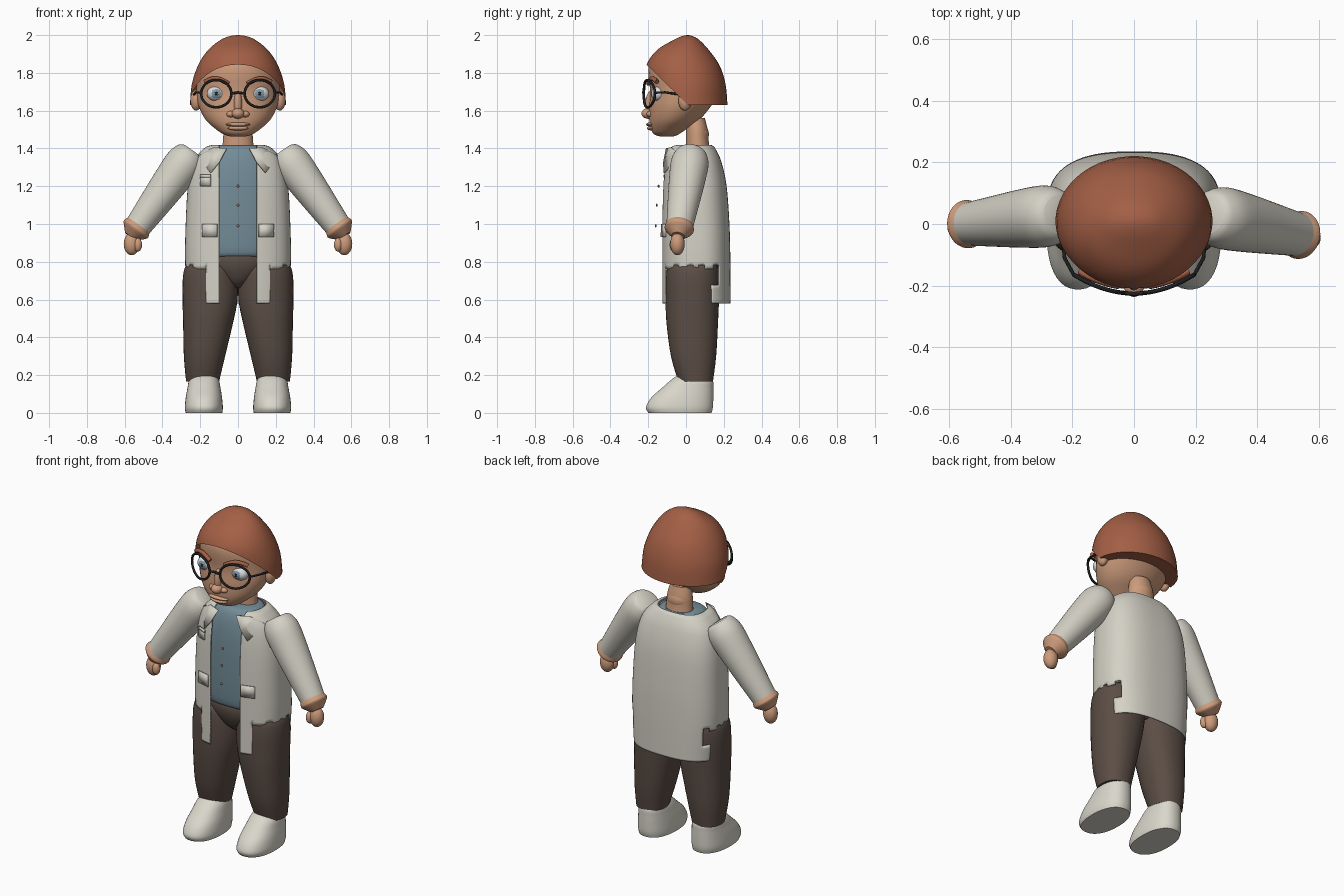
import bpy, bmesh, math
from mathutils import Matrix, Vector
from mathutils.bvhtree import BVHTree

cube = bpy.data.objects.get("Cube")
if cube:
    bpy.data.objects.remove(cube, do_unlink=True)


def material(name, r, g, b):
    m = bpy.data.materials.new(name)
    m.use_nodes = True
    m.diffuse_color = (r, g, b, 1)
    m.node_tree.nodes["Principled BSDF"].inputs["Base Color"].default_value = (r, g, b, 1)
    return m


SKIN = material("skin", .61, .33, .2)
HAIR = material("auburn hair", .37, .115, .06)
COAT = material("off white cloth", .66, .64, .56)
SHOE = material("pale shoe", .7, .68, .6)
SHIRT = material("blue grey shirt", .17, .26, .31)
TROUSER = material("dark brown cloth", .105, .075, .06)
BLACK = material("black frame", .015, .014, .014)
WHITE = material("eye white", .7, .72, .74)
IRIS = material("blue grey iris", .22, .32, .4)


def link(name, data, *mats):
    ob = bpy.data.objects.new(name, data)
    bpy.context.collection.objects.link(ob)
    for m in mats:
        data.materials.append(m)
    return ob


def mesh_object(name, bm, *mats):
    bmesh.ops.recalc_face_normals(bm, faces=bm.faces)
    me = bpy.data.meshes.new(name)
    bm.to_mesh(me)
    bm.free()
    return link(name, me, *mats)


def smooth_rings(rings, steps):
    """Pass a smooth spline through the given rings."""
    last = len(rings) - 1
    for i in range(last):
        a, b, c, d = (rings[max(0, min(last, i + k))] for k in (-1, 0, 1, 2))
        for s in range(steps):
            t = s / steps
            yield [q + t / 2 * (r - p + t * (2 * p - 5 * q + 4 * r - e + t * (3 * (q - r) + e - p)))
                   for p, q, r, e in zip(a, b, c, d)]
    yield rings[last]


def loft(rings, power=2, n=40, steps=4, caps=True, matrix=None):
    """Skin superellipse rings given as (z, x0, x1, y0, y1)."""
    bm = bmesh.new()
    loops = []
    for z, x0, x1, y0, y1 in smooth_rings(rings, steps):
        loop = []
        for i in range(n):
            a = math.tau * (i + .5) / n
            c, s = math.cos(a), math.sin(a)
            u = math.copysign(abs(c) ** (2 / power), c)
            v = math.copysign(abs(s) ** (2 / power), s)
            loop.append(bm.verts.new(((x0 + x1 + u * (x1 - x0)) / 2, (y0 + y1 + v * (y1 - y0)) / 2, z)))
        loops.append(loop)
    for low, high in zip(loops, loops[1:]):
        for i in range(n):
            j = (i + 1) % n
            bm.faces.new((low[i], low[j], high[j], high[i]))
    if caps:
        bm.faces.new(loops[0])
        bm.faces.new(loops[-1])
    if matrix:
        bm.transform(matrix)
    bmesh.ops.recalc_face_normals(bm, faces=bm.faces)
    return bm


def centred(rows):
    return [(z, -rx, rx, y0, y1) for z, y0, y1, rx in rows]


def round_rings(rows):
    return [(z, -r, r, -r, r) for z, r in rows]


def ellipsoid(name, centre, radii, *mats):
    bm = bmesh.new()
    m = Matrix.Translation(centre) @ Matrix.Diagonal((*radii, 1)) @ Matrix.Rotation(math.pi / 2, 4, 'X')
    bmesh.ops.create_uvsphere(bm, u_segments=32, v_segments=24, radius=1, matrix=m)
    return mesh_object(name, bm, *mats)


def tube(name, points, radius, mat, closed=False):
    cu = bpy.data.curves.new(name, 'CURVE')
    cu.dimensions = '3D'
    cu.bevel_depth = radius
    cu.bevel_resolution = 2
    cu.use_fill_caps = True
    sp = cu.splines.new('POLY')
    sp.points.add(len(points) - 1)
    for p, co in zip(sp.points, points):
        p.co = (*co, 1)
    sp.use_cyclic_u = closed
    return link(name, cu, mat)


# Head and neck
mesh_object("head", loft(centred([
    (1.462, -.13, -.07, .035), (1.474, -.168, -.04, .075), (1.5, -.185, 0, .115), (1.55, -.195, .07, .17),
    (1.62, -.195, .13, .207), (1.7, -.19, .18, .22), (1.8, -.2, .175, .21), (1.86, -.185, .15, .18),
    (1.92, -.12, .09, .12)])), SKIN)
mesh_object("neck", loft(centred([
    (1.38, 0, .13, .085), (1.44, 0, .12, .08), (1.5, .0, .115, .075), (1.56, .0, .1, .06)])), SKIN)
ellipsoid("nape", (0, .068, 1.475), (.07, .053, .06), SKIN)

# Hair cap, trimmed by a slanted hairline
hair = loft(centred([
    (1.63, -.21, .22, .255), (1.74, -.215, .21, .245), (1.84, -.21, .178, .212), (1.92, -.155, .122, .16),
    (1.975, -.065, .07, .092), (1.995, -.02, .035, .042), (2, .005, .012, .005)]), n=48)
bmesh.ops.bisect_plane(hair, geom=hair.verts[:] + hair.edges[:] + hair.faces[:],
                       plane_co=(0, .01, 1.63), plane_no=(0, .977, 1), clear_inner=True)
mesh_object("hair", hair, HAIR)

# Nose and lips
ellipsoid("nose_bridge", (0, -.185, 1.635), (.022, .03, .07), SKIN)
ellipsoid("nose_tip", (0, -.2, 1.585), (.033, .036, .028), SKIN)
ellipsoid("upper_lip", (0, -.187, 1.527), (.065, .024, .011), SKIN)
ellipsoid("lower_lip", (0, -.183, 1.507), (.055, .024, .012), SKIN)


def brow_y(x):
    return 1.6 * x * x


def place_face_side(side, s):
    ellipsoid(side + "_nostril", (s * .037, -.185, 1.582), (.024, .024, .018), SKIN)
    ellipsoid(side + "_ear", (s * .222, -.005, 1.655), (.03, .036, .055), SKIN)
    eye = ellipsoid(side + "_eye", (s * .115, -.145, 1.69), (.05, .04, .04), WHITE, IRIS, BLACK)
    for f in eye.data.polygons:
        d = math.hypot(f.center.x - s * .115, f.center.z - 1.69)
        if f.center.y < -.145 and d < .026:
            f.material_index = 2 if d < .009 else 1
    # Brow
    xs = [.05 + .0125 * i for i in range(11)]
    tube(side + "_brow", [(s * x, brow_y(x) - .203, 1.742 + .028 * math.sin((x - .05) * 22)) for x in xs],
         .012, HAIR)
    # Glasses rim and temple
    rim = []
    for i in range(40):
        a = math.tau * i / 40
        x = .115 + .08 * math.cos(a)
        rim.append((s * x, brow_y(x) - .225, 1.69 + .072 * math.sin(a)))
    tube(side + "_glasses_rim", rim, .007, BLACK, True)
    tube(side + "_glasses_temple", [(s * .195, -.165, 1.695), (s * .225, -.11, 1.697), (s * .236, .01, 1.68)],
         .006, BLACK)


tube("glasses_bridge", [(-.036, -.223, 1.69), (0, -.227, 1.697), (.036, -.223, 1.69)], .007, BLACK)

# Shirt and buttons
mesh_object("shirt", loft(centred([
    (.825, -.09, .15, .19), (.85, -.114, .17, .21), (1, -.12, .19, .23), (1.2, -.115, .18, .22),
    (1.33, -.1, .15, .18), (1.4, -.075, .135, .135), (1.418, -.045, .125, .11)]), 2.4), SHIRT)
for z, y in ((1.2, -.145), (1.1, -.155), (.99, -.16)):
    ellipsoid("button", (0, y, z), (.008, .005, .008), HAIR)

# Open coat with cut away lower sides
coat = loft(centred([
    (.58, -.13, .235, .268), (.8, -.13, .235, .28), (1, -.13, .23, .277), (1.2, -.125, .215, .265),
    (1.33, -.113, .187, .235), (1.4, -.095, .155, .18), (1.418, -.07, .135, .14)]),
    2.6, n=96, steps=12, caps=False)
coat_tree = BVHTree.FromBMesh(coat)
for x in (-.17, -.1, .1, .17):
    bmesh.ops.bisect_plane(coat, geom=coat.verts[:] + coat.edges[:] + coat.faces[:],
                           plane_co=(x, 0, 0), plane_no=(1, 0, 0))


def cut_away(c):
    back = .175 if c.z > .68 else .13
    low_side = c.z < .77 + .008 * math.sin(c.y * 90) and abs(c.x) > .17 and c.y < back
    return low_side or (abs(c.x) < .1 and c.y < 0)


bmesh.ops.delete(coat, geom=[f for f in coat.faces if cut_away(f.calc_center_median())], context='FACES')
solid = mesh_object("coat", coat, COAT).modifiers.new("thickness", 'SOLIDIFY')
solid.thickness = .006


def patch(name, outline, lift):
    """Lay a thin cloth plate on the coat front."""
    bm = bmesh.new()
    verts = []
    for x, z in outline:
        hit = coat_tree.ray_cast(Vector((x, -1, z)), Vector((0, 1, 0)))[0]
        verts.append(bm.verts.new((x, hit.y - lift, z)))
    bm.faces.new(verts)
    ob = mesh_object(name, bm, COAT)
    mod = ob.modifiers.new("thickness", 'SOLIDIFY')
    mod.thickness = .006
    mod.offset = 0


def rectangle(x0, x1, z0, z1):
    return [(x0, z0), (x1, z0), (x1, z1), (x0, z1)]


patch("chest_pocket", rectangle(-.2, -.145, 1.2, 1.26), .006)
patch("chest_pocket_flap", rectangle(-.2, -.145, 1.245, 1.262), .01)

# Pelvis
mesh_object("trouser_seat", loft(centred([
    (.66, -.03, .1, .03), (.7, -.075, .15, .1), (.77, -.105, .175, .19), (.83, -.107, .175, .2),
    (.85, -.08, .15, .18)])), TROUSER)


def place_body_side(side, s, hand_y):
    def mirrored(rows):
        return [(z, *sorted((s * a, s * b)), y0, y1) for z, a, b, y0, y1 in rows]

    # Trouser leg and shoe
    mesh_object(side + "_trouser_leg", loft(mirrored([
        (.165, .1, .275, -.04, .143), (.3, .068, .287, -.08, .16), (.48, .025, .291, -.104, .17),
        (.6, .002, .294, -.108, .175), (.72, .002, .292, -.106, .175), (.78, .015, .275, -.095, .165),
        (.81, .05, .23, -.06, .13)]), 2.2), TROUSER)
    mesh_object(side + "_shoe", loft(mirrored([
        (0, .083, .277, -.2, .135), (.03, .08, .282, -.212, .143), (.08, .084, .277, -.185, .145),
        (.13, .092, .268, -.13, .145), (.17, .1, .26, -.085, .143), (.195, .115, .24, -.05, .12),
        (.203, .14, .215, -.02, .09)]), 2.3), SHOE)
    # Sleeve, cuff and hand
    top, end = Vector((s * .24, .03, 1.385)), Vector((s * .535, hand_y, .98))
    frame = Matrix.Translation(top) @ (end - top).to_track_quat('Z', 'Y').to_matrix().to_4x4()
    mesh_object(side + "_sleeve", loft(round_rings([
        (0, .062), (.02, .083), (.08, .1), (.2, .095), (.35, .083), (.5, .07)]), matrix=frame), COAT)
    mesh_object(side + "_cuff", loft(round_rings([
        (.48, .068), (.5, .076), (.515, .077), (.535, .06), (.56, .035)]), matrix=frame), SKIN)
    ellipsoid(side + "_hand", (s * .563, hand_y - .01, .895), (.042, .038, .06), SKIN)
    ellipsoid(side + "_thumb", (s * .53, hand_y - .03, .89), (.022, .022, .036), SKIN)
    # Lapel and hip pocket
    patch(side + "_lapel", [(s * x, z) for x, z in
                            ((.06, 1.4), (.13, 1.405), (.212, 1.36), (.145, 1.27), (.1, 1.325))], .012)
    patch(side + "_hip_pocket", [(s * x, z) for x, z in rectangle(.11, .19, .93, 1)], .007)


for side, s, hand_y in (("left", 1, -.035), ("right", -1, 0)):
    place_face_side(side, s)
    place_body_side(side, s, hand_y)

# Smooth shading that keeps hems and rims crisp
bpy.ops.object.select_all(action='DESELECT')
for ob in bpy.context.collection.objects:
    if ob.type == 'MESH':
        ob.select_set(True)
        bpy.context.view_layer.objects.active = ob
bpy.ops.object.shade_smooth_by_angle(angle=math.radians(40))
